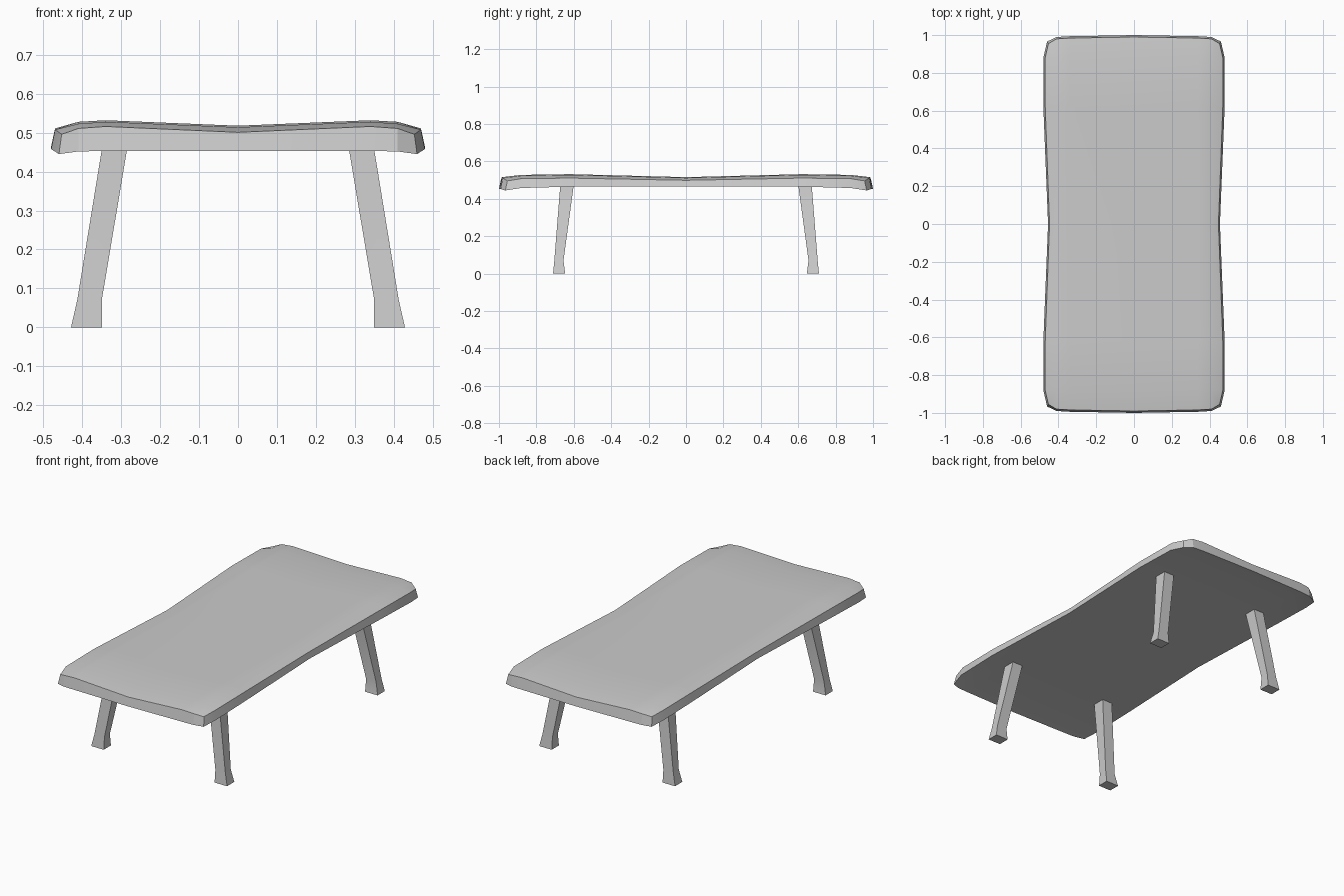
import bpy, math

if "Cube" in bpy.data.objects:
    bpy.data.objects.remove(bpy.data.objects["Cube"])


def mirrored_object(name, verts, faces):
    """Quarter mesh mirrored over x and y, smooth with sharp edges."""
    mesh = bpy.data.meshes.new(name)
    mesh.from_pydata(verts, [], faces)
    obj = bpy.data.objects.new(name, mesh)
    bpy.context.collection.objects.link(obj)
    bpy.ops.object.select_all(action='DESELECT')
    obj.select_set(True)
    bpy.context.view_layer.objects.active = obj
    mod = obj.modifiers.new("mirror", 'MIRROR')
    mod.use_axis = (True, True, False)
    mod.merge_threshold = 0.0005
    bpy.ops.object.modifier_apply(modifier="mirror")
    bpy.ops.object.shade_smooth_by_angle(angle=math.radians(25))
    return obj


# Table top: one quarter as a 4 x 4 grid, waisted sides and rounded corner
N = 4
cols = [0, 0.34, 0.41]
rows = [0, 0.62, 0.88]
top_side = [0.447, 0.470, 0.470]
top_end = [0.990, 0.984, 0.980]
top_z = [[0.513, 0.516, 0.512, 0.499],
         [0.518, 0.532, 0.528, 0.511],
         [0.514, 0.528, 0.523, 0.508],
         [0.501, 0.516, 0.511, 0.496]]
low_side = [0.455, 0.480, 0.480]
low_end = [1.000, 0.994, 0.990]
low_z = [[0.465, 0.465, 0.465, 0.465],
         [0.465, 0.465, 0.465, 0.465],
         [0.463, 0.463, 0.462, 0.458],
         [0.453, 0.453, 0.452, 0.445]]


def layer(side, end, corner, z):
    pts = []
    for j in range(N):
        for i in range(N):
            if i == 3 and j == 3:
                x, y = corner
            else:
                x = side[j] if i == 3 else cols[i]
                y = end[i] if j == 3 else rows[j]
            pts.append((x, y, z[j][i]))
    return pts


verts = layer(top_side, top_end, (0.453, 0.955), top_z)
verts += layer(low_side, low_end, (0.460, 0.966), low_z)
faces = []
M = N * N
for j in range(N - 1):
    for i in range(N - 1):
        a = j * N + i
        faces.append((a, a + 1, a + N + 1, a + N))
        faces.append((M + a, M + a + N, M + a + N + 1, M + a + 1))
rim = [j * N + 3 for j in range(N)] + [3 * N + i for i in (2, 1, 0)]
for a, b in zip(rim, rim[1:]):
    faces.append((a, M + a, M + b, b))
mirrored_object("table_top", verts, faces)

# Legs: splayed square posts with a slightly flared foot (x0, x1, y0, y1, z)
sections = [(0.350, 0.429, 0.646, 0.711, 0.0),
            (0.350, 0.413, 0.655, 0.704, 0.07),
            (0.282, 0.347, 0.600, 0.672, 0.475)]
verts = []
for x0, x1, y0, y1, z in sections:
    verts += [(x0, y0, z), (x1, y0, z), (x1, y1, z), (x0, y1, z)]
faces = [(3, 2, 1, 0), (8, 9, 10, 11)]
for s in (0, 4):
    for k in range(4):
        n = (k + 1) % 4
        faces.append((s + k, s + n, s + n + 4, s + k + 4))
mirrored_object("legs", verts, faces)
